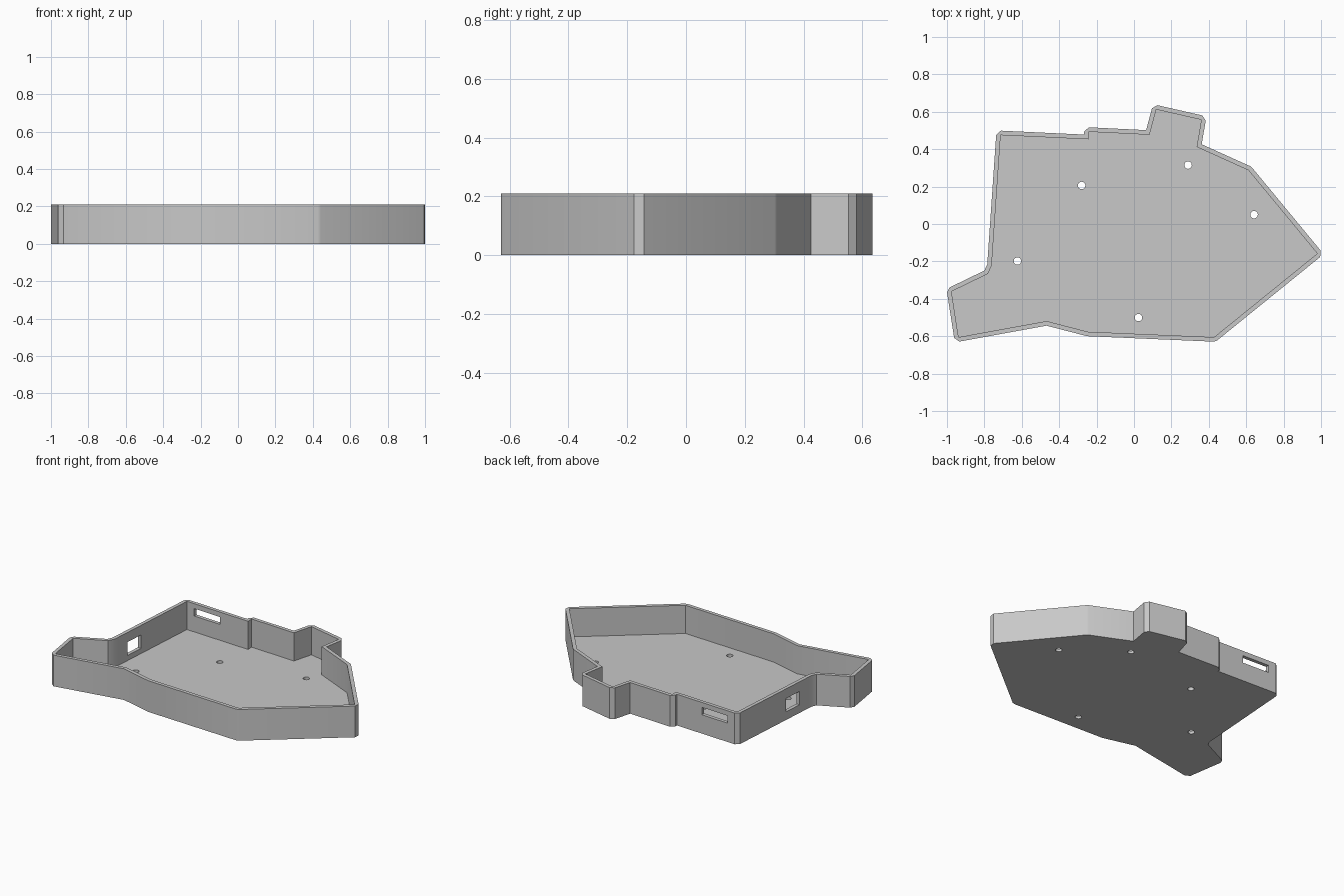
import bpy
import bmesh
from math import atan2, radians
from mathutils import Vector, Matrix

cube = bpy.data.objects.get("Cube")
if cube:
    bpy.data.objects.remove(cube, do_unlink=True)

HEIGHT, WALL, FLOOR = 0.21, 0.024, 0.02

grey = bpy.data.materials.new("light_grey")
grey.use_nodes = True
colour = (0.58, 0.58, 0.58, 1)
grey.diffuse_color = colour
grey.node_tree.nodes["Principled BSDF"].inputs["Base Color"].default_value = colour

# Inner outline of the tray, counter-clockwise from the front right corner
inner = [Vector(p) for p in (
    (-.938, -.605), (-.467, -.519), (-.247, -.576), (.428, -.605),
    (.98, -.158), (.612, .287), (.335, .412), (.36, .557),
    (.119, .612), (.083, .477), (-.243, .493), (-.243, .453),
    (-.713, .475), (-.761, -.223), (-.782, -.267), (-.976, -.361))]


def grow(points, d):
    """Offset an outline outwards, cutting the convex corners flat."""
    out = []
    for i, p in enumerate(points):
        a = (p - points[i - 1]).normalized()
        b = (points[(i + 1) % len(points)] - p).normalized()
        na, nb = Vector((a.y, -a.x)), Vector((b.y, -b.x))
        turn = atan2(a.x * b.y - a.y * b.x, a.dot(b))
        if turn > radians(20):
            out += [p + na * d, p + nb * d]
        else:
            out.append(p + (na + nb) * d / (1 + na.dot(nb)))
    return out


def finish(bm, name):
    bmesh.ops.recalc_face_normals(bm, faces=bm.faces)
    mesh = bpy.data.meshes.new(name)
    bm.to_mesh(mesh)
    bm.free()
    mesh.materials.append(grey)
    ob = bpy.data.objects.new(name, mesh)
    bpy.context.collection.objects.link(ob)
    return ob


def prism(name, points, z0, z1):
    bm = bmesh.new()
    face = bm.faces.new([bm.verts.new((p.x, p.y, z0)) for p in points])
    top = bmesh.ops.extrude_face_region(bm, geom=[face], use_keep_orig=True)["geom"]
    bmesh.ops.translate(bm, vec=(0, 0, z1 - z0),
                        verts=[v for v in top if isinstance(v, bmesh.types.BMVert)])
    return finish(bm, name)


def window(name, centre, size, angle):
    bm = bmesh.new()
    m = (Matrix.Translation(centre) @ Matrix.Rotation(angle, 4, 'Z')
         @ Matrix.Diagonal((*size, 1)))
    bmesh.ops.create_cube(bm, size=1, matrix=m)
    return finish(bm, name)


def hole(name, x, y):
    bm = bmesh.new()
    bmesh.ops.create_cone(bm, cap_ends=True, segments=20, radius1=.02, radius2=.02,
                          depth=.1, matrix=Matrix.Translation((x, y, 0)))
    return finish(bm, name)


# Solid body, then hollow, screw holes and wall openings
tray = prism("case_tray", grow(inner, WALL), 0, HEIGHT)
cutters = [prism("hollow_cutter", inner, FLOOR, HEIGHT + .1)]
for x, y in ((-.28, .206), (.289, .315), (.642, .05), (-.623, -.198), (.024, -.5)):
    cutters.append(hole("screw_hole_cutter", x, y))
cutters.append(window("back_slot_cutter", (-.558, .478, .152), (.197, .1, .05), -.047))
cutters.append(window("side_window_cutter", (-.76, -.035, .1), (.1, .13, .09), -.069))

bpy.context.view_layer.objects.active = tray
tray.select_set(True)
for c in cutters:
    c.hide_render = True
    mod = tray.modifiers.new(c.name, 'BOOLEAN')
    mod.operation = 'DIFFERENCE'
    mod.solver = 'EXACT'
    mod.object = c
    bpy.ops.object.modifier_apply(modifier=mod.name)
    bpy.data.objects.remove(c, do_unlink=True)

# Soft shading over the shallow bends, sharp elsewhere
bpy.ops.object.shade_smooth_by_angle(angle=radians(30))
